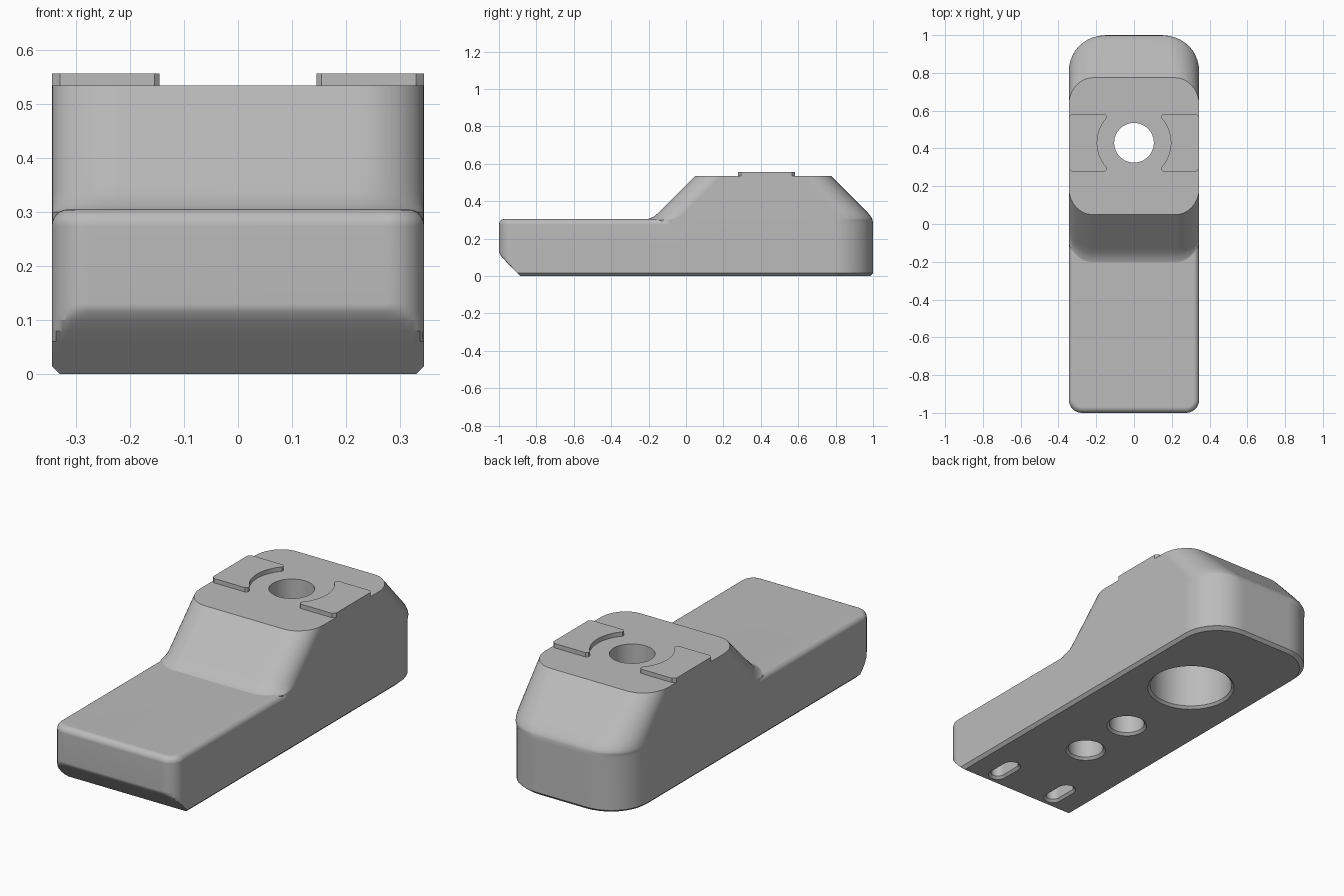
import bpy, bmesh, math

cube = bpy.data.objects.get("Cube")
if cube:
    bpy.data.objects.remove(cube, do_unlink=True)

grey = bpy.data.materials.new("plain_grey")
grey.use_nodes = True
grey.diffuse_color = (0.5, 0.5, 0.5, 1)
grey.node_tree.nodes["Principled BSDF"].inputs["Base Color"].default_value = (0.5, 0.5, 0.5, 1)

HALF = 0.345      # half width of the body
TOP = 0.535       # height of the raised flat
BOLT_Y = 0.43     # centre of the through hole


def ring(z, hx, y0, y1, front, back, cx=0, n=10, clip=-9):
    """Rounded rectangle at height z; front/back are (rx, ry) corner radii."""
    pts = []
    for sx, sy, (rx, ry) in ((1, 1, back), (-1, 1, back), (-1, -1, front), (1, -1, front)):
        corner = []
        for i in range(n + 1):
            a = math.pi / 2 * i / n
            y = y1 - ry + ry * math.sin(a) if sy > 0 else y0 + ry - ry * math.sin(a)
            corner.append((cx + sx * (hx - rx + rx * math.cos(a)), max(y, clip), z))
        pts += corner if sx * sy > 0 else corner[::-1]
    return pts


def disc(z, r, cy, cx=0, stretch=0):
    """Circle, or a slot when stretched along y."""
    return ring(z, r, cy - r - stretch, cy + r + stretch, (r, r), (r, r), cx, 14)


def loft(name, rings):
    """Closed solid through a stack of rings."""
    bm = bmesh.new()
    rows = [[bm.verts.new(p) for p in r] for r in rings]
    count = len(rows[0])
    for low, high in zip(rows, rows[1:]):
        for i in range(count):
            j = (i + 1) % count
            bm.faces.new((low[i], low[j], high[j], high[i]))
    bm.faces.new(rows[0][::-1])
    bm.faces.new(rows[-1])
    bmesh.ops.remove_doubles(bm, verts=bm.verts, dist=1e-5)
    bmesh.ops.recalc_face_normals(bm, faces=bm.faces)
    mesh = bpy.data.meshes.new(name)
    bm.to_mesh(mesh)
    bm.free()
    mesh.materials.append(grey)
    obj = bpy.data.objects.new(name, mesh)
    bpy.context.collection.objects.link(obj)
    return obj


def activate(obj):
    bpy.ops.object.select_all(action="DESELECT")
    obj.select_set(True)
    bpy.context.view_layer.objects.active = obj


def combine(obj, other, operation):
    activate(obj)
    mod = obj.modifiers.new("combine", "BOOLEAN")
    mod.object, mod.operation, mod.solver = other, operation, "EXACT"
    bpy.ops.object.modifier_apply(modifier=mod.name)
    bpy.data.objects.remove(other, do_unlink=True)


# Raised rear block: z, front y, back y
rows = [(0, -0.225, 0.985), (0.015, -0.225, 1), (0.28, -0.225, 1), (0.30, -0.225, 0.997),
        (0.306, -0.20, 0.995), (0.316, -0.175, 0.99), (0.335, -0.15, 0.975),
        (0.36, -0.125, 0.95), (TOP, 0.05, 0.775)]
rings = []
for z, y0, y1 in rows:
    k = min(max((z - 0.28) / (TOP - 0.28), 0), 1)
    k = k ** 0.6
    back = (0.2 - 0.07 * k, 0.2 - 0.055 * k)
    rings.append(ring(z, HALF - max(0.015 - z, 0), y0, y1, (0.125, 0.14), back))
body = loft("body", rings)

# Low front deck, with a sloped cut under the nose and a rounded top edge
rings = []
for z, clip in ((0, -0.885), (0.015, -0.9), (0.04, -0.925), (0.06, -0.945), (0.08, -0.965),
                (0.1, -0.983), (0.115, -0.994), (0.13, -1)):
    rings.append(ring(z, HALF - max(0.015 - z, 0), -1, 0.4, (0.07, 0.07), (0.01, 0.01), clip=clip))
for i in range(7):
    a = math.pi / 2 * i / 6
    inset = 0.03 * (1 - math.cos(a))
    r = 0.07 - inset
    rings.append(ring(0.275 + 0.03 * math.sin(a), HALF - inset, inset - 1, 0.4, (r, r), (0.01, 0.01)))
combine(body, loft("deck", rings), "UNION")

# Bolt hole with a wide bore from below
combine(body, loft("bolt_cutter", [
    disc(-0.01, 0.22, BOLT_Y), disc(0.012, 0.198, BOLT_Y), disc(0.4, 0.198, BOLT_Y),
    disc(0.4, 0.105, BOLT_Y), disc(0.6, 0.105, BOLT_Y)]), "DIFFERENCE")

# Two round pockets and two slots in the underside: x, y, radius, stretch, depth
for cx, cy, r, stretch, depth in ((0, -0.055, 0.085, 0, 0.2), (0, -0.365, 0.085, 0, 0.2),
                                  (-0.175, -0.77, 0.034, 0.05, 0.1), (0.175, -0.77, 0.034, 0.05, 0.1)):
    combine(body, loft("pocket_cutter", [
        disc(-0.01, r + 0.022, cy, cx, stretch), disc(0.012, r, cy, cx, stretch),
        disc(depth, r, cy, cx, stretch)]), "DIFFERENCE")

# Raised pads either side of the hole, with a curved inner edge
for name, side in (("left_pad", 1), ("right_pad", -1)):
    half, reach = 0.152, 0.195
    limit = math.acos(0.145 / reach)
    arc = [(reach * math.cos(t), reach * math.sin(t))
           for t in (limit * (1 - i / 8) for i in range(17))]
    tip = [(HALF, half - 0.015), (HALF - 0.015, half), (0.155, half), (0.145, half - 0.01)]
    outline = tip + arc + [(x, -y) for x, y in reversed(tip)]
    pad = loft(name, [[(side * x, BOLT_Y + y, z) for x, y in outline] for z in (TOP, TOP + 0.022)])
    activate(pad)
    bpy.ops.object.shade_smooth_by_angle(angle=math.radians(30))

activate(body)
bpy.ops.object.shade_smooth_by_angle(angle=math.radians(30))
normals = body.modifiers.new("even_shading", "WEIGHTED_NORMAL")
normals.keep_sharp = True
